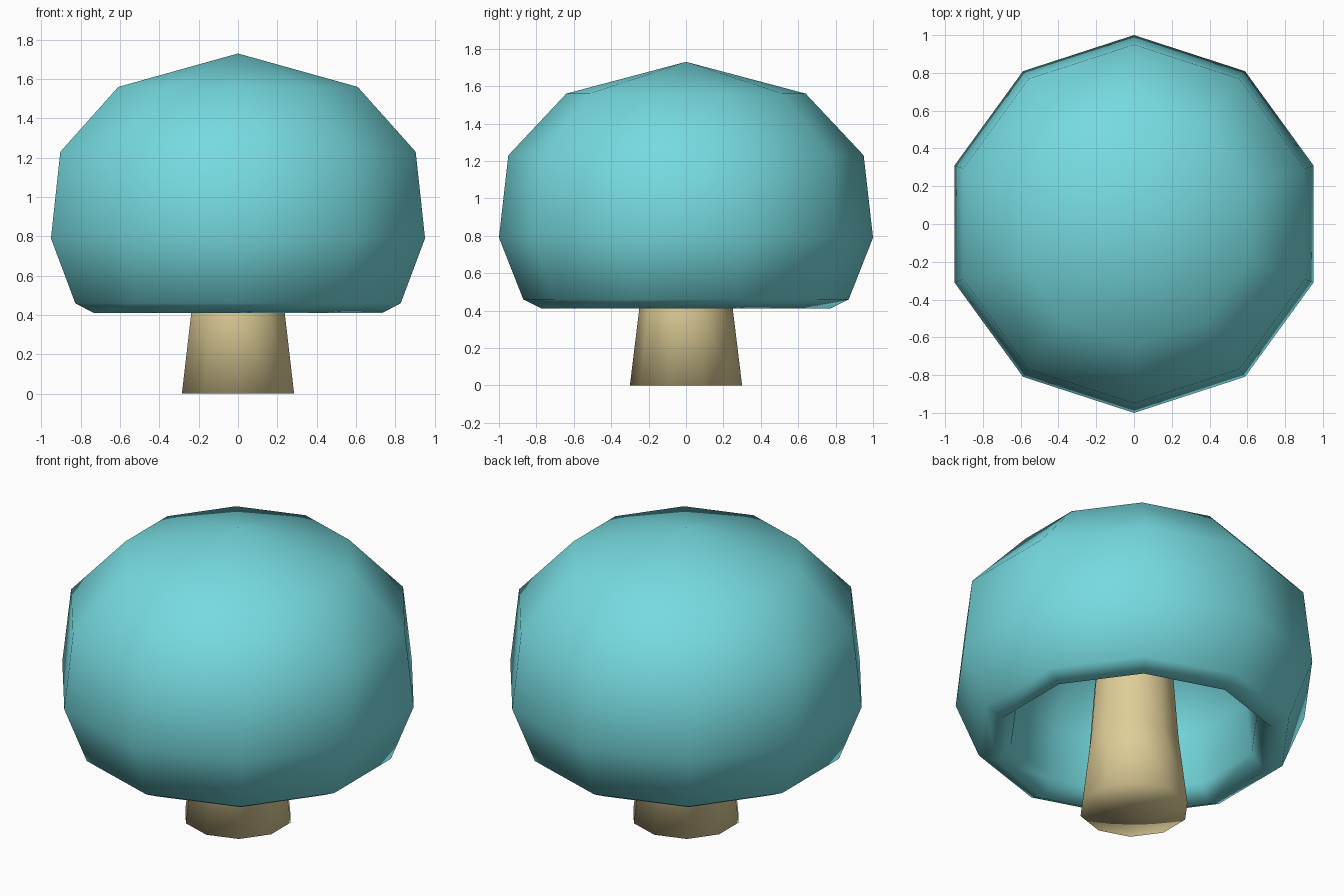
import bpy, bmesh, math

if "Cube" in bpy.data.objects:
    bpy.data.objects.remove(bpy.data.objects["Cube"])

SIDES = 10


def lathe(name, profile, color):
    """Spin (radius, z) points into a ten-sided smooth solid; radius 0 is a pole."""
    bm = bmesh.new()
    rings = []
    for r, z in profile:
        if r == 0:
            rings.append([bm.verts.new((0, 0, z))] * SIDES)
        else:
            rings.append([bm.verts.new((r * math.sin(2 * math.pi * i / SIDES),
                                        r * math.cos(2 * math.pi * i / SIDES), z))
                          for i in range(SIDES)])
    for a, b in zip(rings, rings[1:]):
        for i in range(SIDES):
            j = (i + 1) % SIDES
            bm.faces.new(list(dict.fromkeys((a[i], a[j], b[j], b[i]))))
    bmesh.ops.recalc_face_normals(bm, faces=bm.faces)
    for f in bm.faces:
        f.smooth = True
    mesh = bpy.data.meshes.new(name)
    bm.to_mesh(mesh)
    bm.free()
    mat = bpy.data.materials.new(name + "_colour")
    mat.diffuse_color = color
    mat.use_nodes = True
    mat.node_tree.nodes["Principled BSDF"].inputs["Base Color"].default_value = mat.diffuse_color
    mesh.materials.append(mat)
    obj = bpy.data.objects.new(name, mesh)
    bpy.context.collection.objects.link(obj)
    return obj


# Cap: outer dome, rolled rim, then hollow underside
lathe("cap", [(0, 1.73), (0.64, 1.56), (0.95, 1.23), (1.0, 0.79),
              (0.87, 0.46), (0.77, 0.41), (0.69, 0.50),
              (0.66, 0.80), (0.56, 1.08), (0, 1.20)], (0.18, 0.70, 0.74, 1))

# Stem: tapers up into the hollow
lathe("stem", [(0, 0), (0.30, 0), (0.25, 0.41), (0.22, 0.80), (0.22, 1.20)],
      (0.73, 0.61, 0.31, 1))
